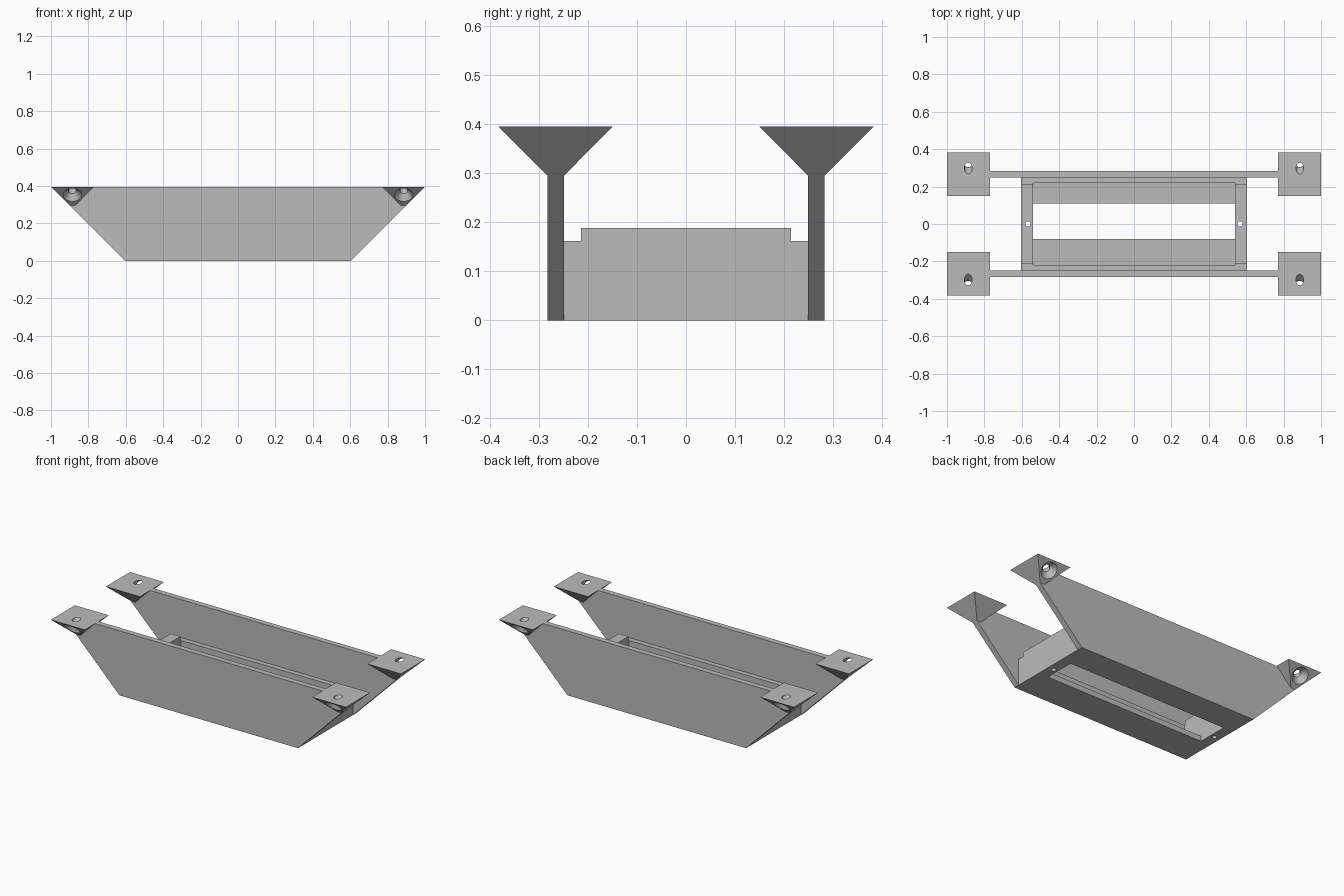
import bpy
import bmesh
from math import pi
from mathutils import Matrix, Vector

cube = bpy.data.objects.get("Cube")
if cube:
    bpy.data.objects.remove(cube, do_unlink=True)

grey = bpy.data.materials.new("plain grey")
grey.use_nodes = True
colour = (0.5, 0.5, 0.5, 1)
grey.diffuse_color = colour
grey.node_tree.nodes["Principled BSDF"].inputs["Base Color"].default_value = colour

TOP = 0.395      # overall height
FOOT = 0.605     # half length at the ground
INNER, OUTER = 0.249, 0.283   # side plate faces


def make(name, bm):
    bmesh.ops.recalc_face_normals(bm, faces=bm.faces)
    mesh = bpy.data.meshes.new(name)
    bm.to_mesh(mesh)
    bm.free()
    mesh.materials.append(grey)
    obj = bpy.data.objects.new(name, mesh)
    bpy.context.collection.objects.link(obj)
    return obj


def loft(name, lower, upper):
    """Solid between two matching loops of points."""
    bm = bmesh.new()
    a = [bm.verts.new(p) for p in lower]
    b = [bm.verts.new(p) for p in upper]
    bm.faces.new(a)
    bm.faces.new(b)
    for i in range(len(a)):
        j = (i + 1) % len(a)
        bm.faces.new((a[i], a[j], b[j], b[i]))
    return make(name, bm)


def rect(x0, x1, y0, y1, z):
    return [(x0, y0, z), (x1, y0, z), (x1, y1, z), (x0, y1, z)]


def box(name, x0, x1, y0, y1, z0, z1):
    return loft(name, rect(x0, x1, y0, y1, z0), rect(x0, x1, y0, y1, z1))


def cone(name, start, direction, length, r1, r2):
    direction = Vector(direction).normalized()
    turn = direction.to_track_quat("Z", "Y").to_matrix().to_4x4()
    place = Matrix.Translation(Vector(start) + direction * length / 2) @ turn
    bm = bmesh.new()
    bmesh.ops.create_cone(bm, cap_ends=True, segments=32, radius1=r1,
                          radius2=r2, depth=length, matrix=place)
    return make(name, bm)


def combine(obj, other, operation):
    """Apply a boolean and discard the second solid."""
    other.hide_render = True
    mod = obj.modifiers.new("shape", "BOOLEAN")
    mod.operation = operation
    mod.solver = "EXACT"
    mod.object = other
    bpy.context.view_layer.objects.active = obj
    bpy.ops.object.modifier_apply(modifier=mod.name)
    bpy.data.objects.remove(other, do_unlink=True)


def smooth(obj):
    bpy.ops.object.select_all(action="DESELECT")
    obj.select_set(True)
    bpy.context.view_layer.objects.active = obj
    bpy.ops.object.shade_smooth_by_angle(angle=pi / 6)


# Tray: stepped block with a cavity, a floor slot and a bolt hole at each end
tray = box("tray", -FOOT, FOOT, -INNER, INNER, 0, 0.162)
combine(tray, box("raised_ends", -FOOT, FOOT, -0.214, 0.214, 0.1, 0.188), "UNION")
combine(tray, box("cavity", -0.54, 0.54, -0.219, 0.219, 0.032, 0.5), "DIFFERENCE")
combine(tray, box("floor_slot", -0.54, 0.54, -0.08, 0.11, -0.1, 0.1), "DIFFERENCE")
for side in (-1, 1):
    combine(tray, cone("bolt_hole", (side * 0.567, 0, -0.1), (0, 0, 1), 0.5,
                       0.014, 0.014), "DIFFERENCE")
smooth(tray)

# Side plates with flared mounting pads and angled countersunk screw holes
for name, s in (("front_side_plate", -1), ("back_side_plate", 1)):
    outline = [(-FOOT, 0), (FOOT, 0), (1, TOP), (-1, TOP)]
    plate = loft(name, [(x, s * INNER, z) for x, z in outline],
                 [(x, s * OUTER, z) for x, z in outline])
    for e in (-1, 1):
        pad = loft("pad", rect(e * 0.87, e * 0.9, s * INNER, s * OUTER, TOP - 0.1),
                   rect(e * 0.77, e, s * 0.15, s * 0.383, TOP))
        combine(plate, pad, "UNION")
    for e in (-1, 1):
        mouth = Vector((e * 0.886, s * 0.34, 0.3525))
        inward = Vector((0, -s, 1)).normalized()
        combine(plate, cone("screw_hole", mouth - inward * 0.05, inward, 0.2,
                            0.021, 0.021), "DIFFERENCE")
        combine(plate, cone("countersink", mouth - inward * 0.001, inward, 0.032,
                            0.05, 0.021), "DIFFERENCE")
    smooth(plate)
